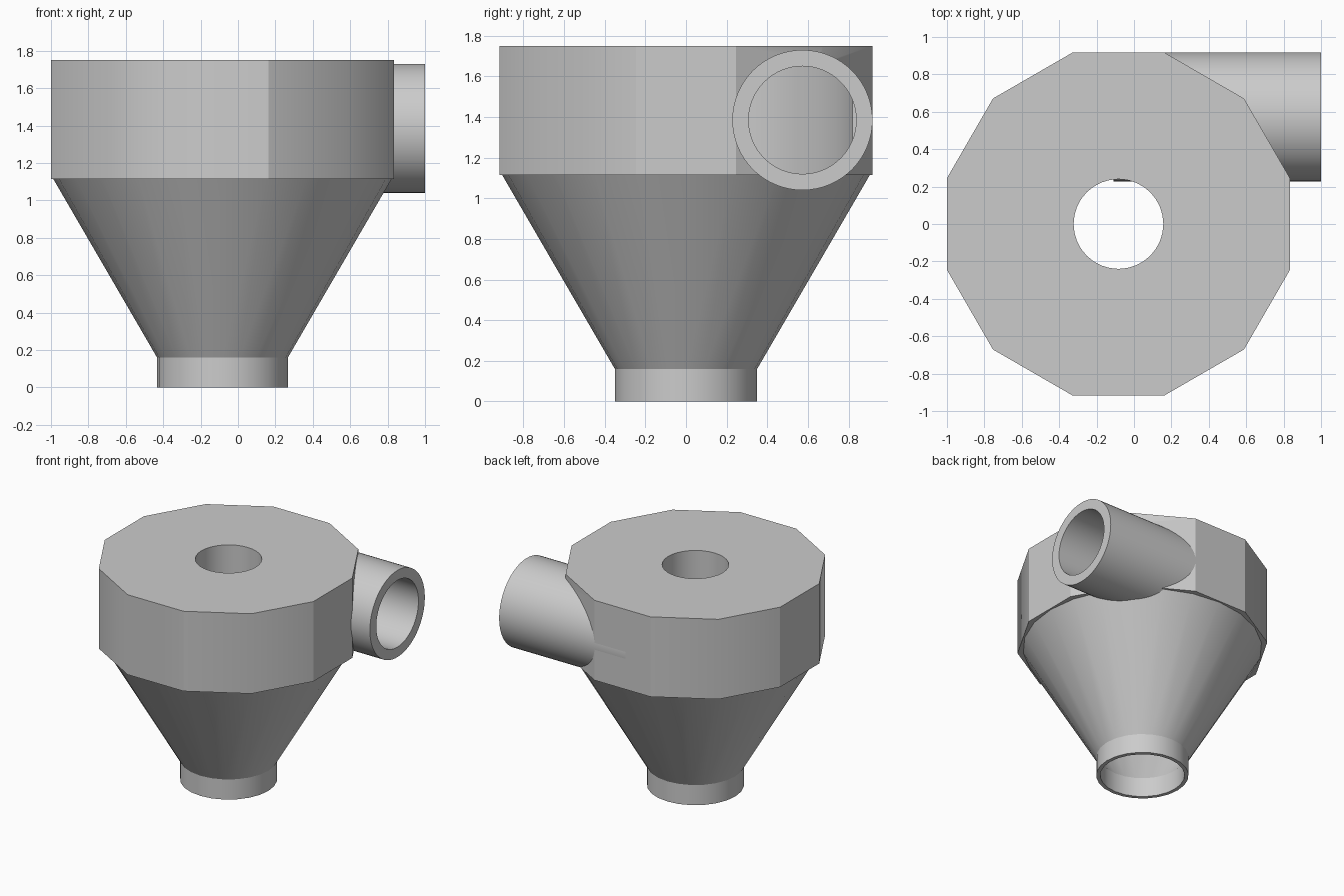
import bpy, bmesh, math
from mathutils import Matrix, Vector

cube = bpy.data.objects.get("Cube")
if cube:
    bpy.data.objects.remove(cube, do_unlink=True)

CX = -0.083                       # vertical axis of the vessel
PIPE_Y, PIPE_Z = 0.573, 1.385     # axis of the tangential inlet

metal = bpy.data.materials.new("plain_grey")
metal.use_nodes = True
GREY = (0.6, 0.6, 0.6, 1)
metal.diffuse_color = GREY
metal.node_tree.nodes["Principled BSDF"].inputs["Base Color"].default_value = GREY

VERTICAL = Matrix.Translation((CX, 0, 0))
SIDEWAYS = Matrix.Translation((0, PIPE_Y, PIPE_Z)) @ Matrix.Rotation(math.pi / 2, 4, 'Y')


def lathe(name, profile, sides, place, phase=0.0, solid=False):
    """Turn a (radius, height) profile; solid caps the ends, otherwise it closes as a ring."""
    bm = bmesh.new()
    rings = []
    for r, z in profile:
        angles = [phase + 2 * math.pi * i / sides for i in range(sides)]
        rings.append([bm.verts.new((r * math.cos(a), r * math.sin(a), z)) for a in angles])
    pairs = list(zip(rings, rings[1:]))
    if solid:
        bm.faces.new(rings[0])
        bm.faces.new(rings[-1])
    else:
        pairs.append((rings[-1], rings[0]))
    for low, high in pairs:
        for i in range(sides):
            j = (i + 1) % sides
            bm.faces.new((low[i], low[j], high[j], high[i]))
    bmesh.ops.recalc_face_normals(bm, faces=bm.faces)
    bm.transform(place)
    mesh = bpy.data.meshes.new(name)
    bm.to_mesh(mesh)
    bm.free()
    mesh.materials.append(metal)
    obj = bpy.data.objects.new(name, mesh)
    bpy.context.collection.objects.link(obj)
    return obj


def cut(obj, cutters):
    for cutter in cutters:
        cutter.hide_render = True
        mod = obj.modifiers.new("cut", 'BOOLEAN')
        mod.operation, mod.solver, mod.object = 'DIFFERENCE', 'EXACT', cutter
    graph = bpy.context.evaluated_depsgraph_get()
    mesh = bpy.data.meshes.new_from_object(obj.evaluated_get(graph))
    obj.modifiers.clear()
    obj.data = mesh
    for cutter in cutters:
        bpy.data.objects.remove(cutter, do_unlink=True)


def smooth(obj, degrees):
    bpy.ops.object.select_all(action='DESELECT')
    obj.select_set(True)
    bpy.context.view_layer.objects.active = obj
    bpy.ops.object.shade_smooth_by_angle(angle=math.radians(degrees))


# Twelve-sided upper chamber, hollowed, with inlet and outlet openings
chamber = lathe("upper_chamber", [(0.949, 1.115), (0.949, 1.75)], 12, VERTICAL,
                math.radians(15), True)
cut(chamber, [
    lathe("cavity", [(0.84, 0.9), (0.84, 1.67)], 48, VERTICAL, 0, True),
    lathe("outlet_hole", [(0.24, 1.5), (0.24, 1.9)], 32, VERTICAL, 0, True),
    lathe("inlet_hole", [(0.3, 0.1), (0.3, 1.2)], 48, SIDEWAYS, 0, True),
])
smooth(chamber, 35)

# Crisp upright corners on part of the chamber
CRISP = {-75, -15, 15, 75, 105, 165, -165}
bm = bmesh.new()
bm.from_mesh(chamber.data)
for e in bm.edges:
    a, b = (v.co - Vector((CX, 0, 0)) for v in e.verts)
    upright = (a.xy - b.xy).length < 0.001
    if upright and a.xy.length > 0.93 and round(math.degrees(math.atan2(a.y, a.x))) in CRISP:
        e.smooth = False
bm.to_mesh(chamber.data)
bm.free()

# Tapering hopper with its short outlet collar
hopper = lathe("cone_and_collar", [(0.35, 0), (0.35, 0.16), (0.905, 1.115),
                                   (0.84, 1.115), (0.32, 0.16), (0.32, 0)], 24, VERTICAL)
smooth(hopper, 25)

# Tangential inlet pipe
inlet = lathe("inlet_pipe", [(0.345, -0.11), (0.345, 1.0), (0.265, 1.0), (0.265, -0.11)],
              64, SIDEWAYS)
smooth(inlet, 30)

# Outlet tube hanging below the lid
outlet = lathe("outlet_tube", [(0.24, 1.0), (0.24, 1.67), (0.3, 1.67), (0.3, 1.0)], 32, VERTICAL)
smooth(outlet, 30)
